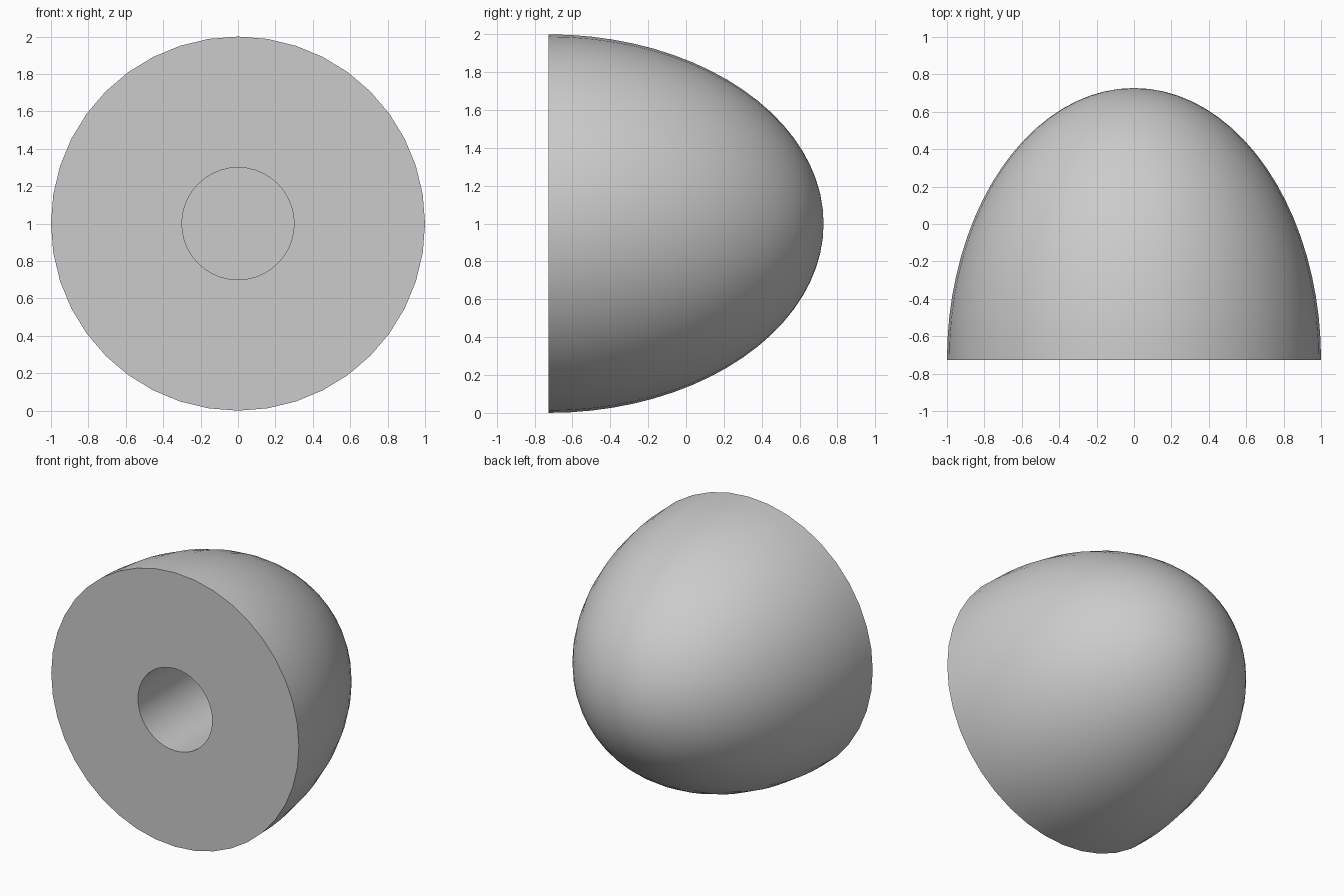
import bpy
import bmesh
from math import sin, cos, pi, radians

cube = bpy.data.objects.get("Cube")
if cube:
    bpy.data.objects.remove(cube, do_unlink=True)

SEGMENTS, RINGS = 40, 20
FRONT, LENGTH = -0.726, 1.453
BORE_RADIUS, BORE_DEPTH = 0.3, 0.9

grey = bpy.data.materials.new("plain grey")
grey.use_nodes = True
colour = (0.6, 0.6, 0.6, 1)
grey.diffuse_color = colour
grey.node_tree.nodes["Principled BSDF"].inputs["Base Color"].default_value = colour

# Half profile (radius, y): bore floor, bore mouth, then the elliptical dome
profile = [(0, FRONT + BORE_DEPTH), (BORE_RADIUS, FRONT + BORE_DEPTH), (BORE_RADIUS, FRONT)]
for i in range(RINGS + 1):
    a = pi / 2 * i / RINGS
    profile.append((cos(a), FRONT + LENGTH * sin(a)))

# Revolve the profile around the y axis
bm = bmesh.new()
verts = [bm.verts.new((0, y, 1 + r)) for r, y in profile]
edges = [bm.edges.new(pair) for pair in zip(verts, verts[1:])]
bmesh.ops.spin(bm, geom=verts + edges, cent=(0, 0, 1), axis=(0, 1, 0),
               angle=2 * pi, steps=SEGMENTS, use_merge=True)
bmesh.ops.remove_doubles(bm, verts=bm.verts, dist=0.0005)
bmesh.ops.recalc_face_normals(bm, faces=bm.faces)

mesh = bpy.data.meshes.new("domed_cap")
bm.to_mesh(mesh)
bm.free()
mesh.materials.append(grey)
cap = bpy.data.objects.new("domed_cap", mesh)
bpy.context.collection.objects.link(cap)

# Smooth dome and bore wall, crisp rims
bpy.ops.object.select_all(action='DESELECT')
cap.select_set(True)
bpy.context.view_layer.objects.active = cap
bpy.ops.object.shade_smooth_by_angle(angle=radians(35))
